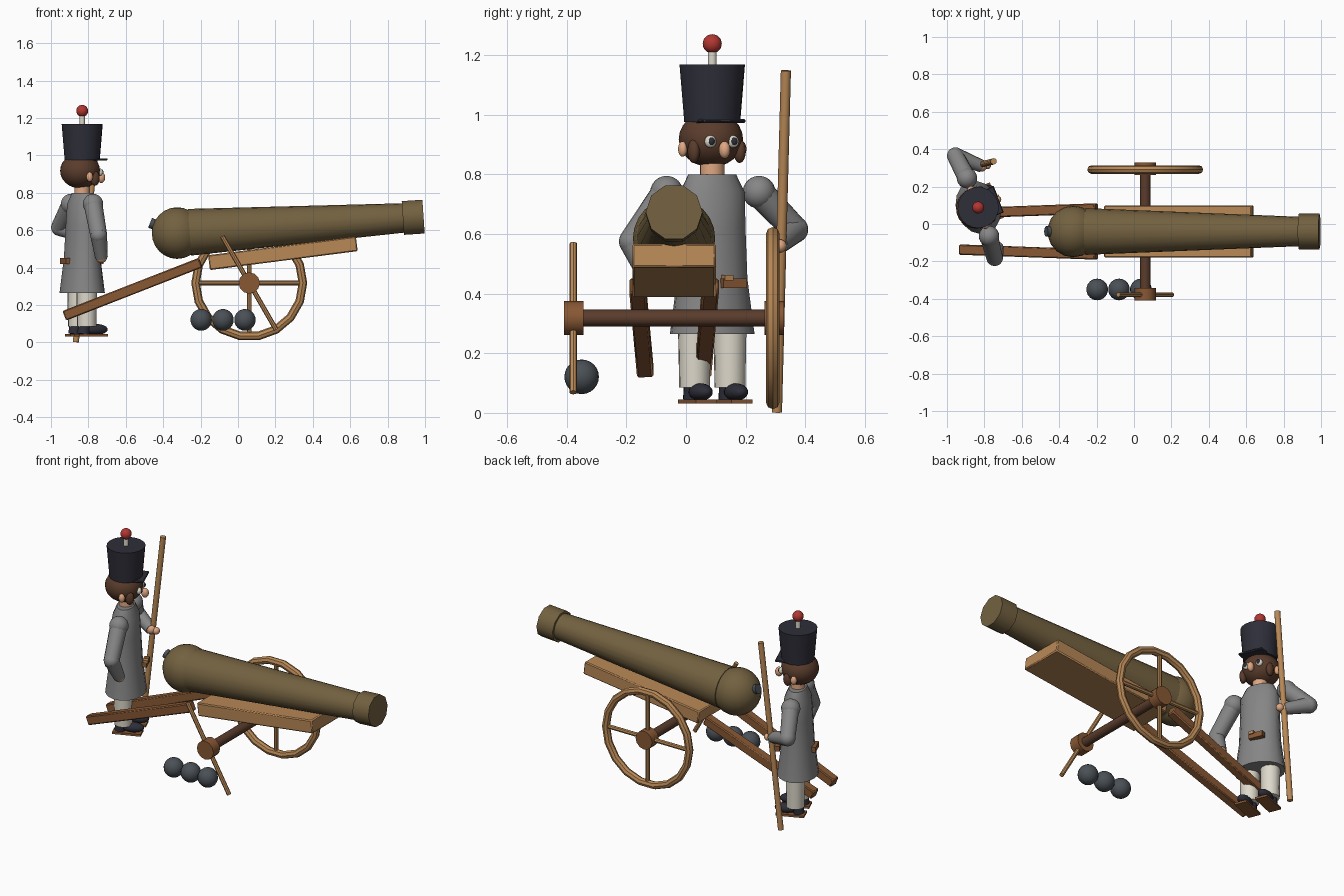
import bpy, bmesh, math
from mathutils import Vector, Matrix

cube = bpy.data.objects.get("Cube")
if cube:
    bpy.data.objects.remove(cube, do_unlink=True)


def material(name, *srgb):
    color = [(c / 255 / 12.92) if c < 10 else ((c / 255 + 0.055) / 1.055) ** 2.4 for c in srgb] + [1]
    m = bpy.data.materials.new(name)
    m.use_nodes = True
    m.diffuse_color = color
    m.node_tree.nodes["Principled BSDF"].inputs["Base Color"].default_value = color
    return m


BRONZE = material("aged bronze", 115, 97, 64)
OAK = material("light oak", 184, 136, 86)
BROWN = material("brown wood", 136, 88, 52)
DARK = material("dark brown", 90, 60, 44)
GREY = material("grey cloth", 134, 134, 134)
BLACK = material("dark felt", 46, 46, 57)
RED = material("red wool", 178, 54, 50)
WHITE = material("off white", 222, 217, 203)
SKIN = material("skin", 224, 168, 130)
IRON = material("iron", 74, 80, 86)

parts = []


def make(name, bm, mat, matrix):
    bmesh.ops.recalc_face_normals(bm, faces=bm.faces)
    mesh = bpy.data.meshes.new(name)
    bm.to_mesh(mesh)
    bm.free()
    mesh.materials.append(mat)
    ob = bpy.data.objects.new(name, mesh)
    bpy.context.collection.objects.link(ob)
    ob.matrix_world = matrix
    parts.append(ob)
    return ob


def along(a, b):
    """Frame centred between two points, with local z running from a to b."""
    a, b = Vector(a), Vector(b)
    z = (b - a).normalized()
    side = Vector((0, 1, 0)) if abs(z.y) < 0.9 else Vector((1, 0, 0))
    x = side.cross(z).normalized()
    rot = Matrix((x, z.cross(x), z)).transposed().to_4x4()
    return Matrix.Translation((a + b) / 2) @ rot, (b - a).length


def tube(name, a, b, r1, r2, mat, sides=12, base=Matrix()):
    frame, length = along(a, b)
    bm = bmesh.new()
    bmesh.ops.create_cone(bm, cap_ends=True, segments=sides, radius1=r1, radius2=r2, depth=length)
    return make(name, bm, mat, base @ frame)


def ball(name, center, size, mat, base=Matrix()):
    size = size if isinstance(size, tuple) else (size,) * 3
    bm = bmesh.new()
    bmesh.ops.create_uvsphere(bm, u_segments=18, v_segments=12, radius=1)
    bmesh.ops.scale(bm, vec=size, verts=bm.verts)
    return make(name, bm, mat, base @ Matrix.Translation(center))


def box(name, center, size, mat, base=Matrix(), bevel=0.0):
    bm = bmesh.new()
    bmesh.ops.create_cube(bm, size=1)
    bmesh.ops.scale(bm, vec=size, verts=bm.verts)
    if bevel:
        bmesh.ops.bevel(bm, geom=bm.edges[:], offset=bevel, segments=1, affect='EDGES')
    return make(name, bm, mat, base @ Matrix.Translation(center))


def bar(name, a, b, width, depth, mat):
    frame, length = along(a, b)
    return box(name, (0, 0, 0), (depth, width, length), mat, frame, 0.006)


# Barrel: breech ball, tapered tube, muzzle ring and breech knob
axis_y = -0.04
breech = Vector((-0.325, axis_y, 0.585))
muzzle = Vector((0.992, axis_y, 0.673))
ball("breech", breech, 0.138, BRONZE)
tube("barrel", breech.lerp(muzzle, 0.05), breech.lerp(muzzle, 0.95), 0.125, 0.077, BRONZE, 20)
tube("muzzle_ring", breech.lerp(muzzle, 0.916), muzzle, 0.095, 0.095, BRONZE, 10)
tube("breech_knob", (-0.47, axis_y, 0.64), (-0.42, axis_y, 0.62), 0.028, 0.028, IRON)

# Carriage: bed, two trail beams and axle
bar("bed", (-0.155, axis_y, 0.427), (0.635, axis_y, 0.528), 0.28, 0.08, OAK)
for side, y0, y1 in (("right", -0.163, -0.137), ("left", 0.083, 0.057)):
    bar(side + "_trail", (-0.2, y0, 0.427), (-0.928, y1, 0.143), 0.055, 0.055, BROWN)
hub_x, hub_z = 0.06, 0.318
tube("axle", (hub_x, -0.38, hub_z), (hub_x, 0.3, hub_z), 0.028, 0.028, DARK)


def spoke(name, y, angle, length):
    d = Vector((math.cos(angle), 0, math.sin(angle))) * length
    c = Vector((hub_x, y, hub_z))
    tube(name, c - d, c + d, 0.013, 0.013, OAK, 8)


# Complete left wheel, and broken right wheel with one spoke left
for side, y in (("left", 0.296), ("right", -0.376)):
    tube(side + "_hub", (hub_x, y - 0.033, hub_z), (hub_x, y + 0.033, hub_z), 0.057, 0.057, BROWN, 12)
bpy.ops.mesh.primitive_torus_add(major_segments=18, minor_segments=8, major_radius=0.287,
                                 minor_radius=0.023, location=(hub_x, 0.291, hub_z),
                                 rotation=(math.pi / 2, 0, 0))
rim = bpy.context.object
rim.name = "left_wheel_rim"
rim.data.materials.append(OAK)
parts.append(rim)
for i in range(2):
    spoke("left_spoke", 0.291, i * math.pi / 2, 0.285)
spoke("right_spoke", -0.378, math.radians(120), 0.288)

# Cannonballs
for x in (-0.197, -0.08, 0.037):
    ball("cannonball", (x, -0.35, 0.121), 0.058, IRON)

# Gunner, turned slightly from the barrel line
G = Matrix.Translation((-0.833, 0.088, 0)) @ Matrix.Rotation(math.radians(22), 4, 'Z')

# Coat: lofted oval rings
bm = bmesh.new()
rings = []
for z, rx, ry in ((0.265, 0.117, 0.146), (0.45, 0.094, 0.122), (0.62, 0.084, 0.116),
                  (0.74, 0.075, 0.115), (0.80, 0.05, 0.085)):
    rings.append([bm.verts.new((rx * math.cos(t), ry * math.sin(t), z))
                  for t in (i * math.tau / 16 for i in range(16))])
for low, high in zip(rings, rings[1:]):
    for i in range(16):
        j = (i + 1) % 16
        bm.faces.new((low[i], low[j], high[j], high[i]))
bm.faces.new(rings[0][::-1])
bm.faces.new(rings[-1])
make("coat", bm, GREY, G)
box("front_pouch", (0.105, 0.035, 0.435), (0.03, 0.085, 0.032), BROWN, G)
box("pouch_clasp", (0.112, 0.01, 0.453), (0.03, 0.03, 0.018), OAK, G)
box("back_pouch", (-0.097, 0.0, 0.435), (0.03, 0.085, 0.032), BROWN, G)

# Head
tube("neck", (0, 0, 0.78), (0, 0, 0.86), 0.042, 0.042, SKIN, 12, G)
ball("head", (-0.012, 0, 0.918), (0.108, 0.108, 0.094), DARK, G)
ball("nose", (0.11, 0, 0.882), (0.022, 0.019, 0.029), SKIN, G)
for side, s in (("left", 1), ("right", -1)):
    ball(side + "_eye", (0.085, s * 0.041, 0.91), (0.016, 0.02, 0.021), WHITE, G)
    ball(side + "_pupil", (0.097, s * 0.041, 0.911), (0.008, 0.011, 0.013), BLACK, G)
    ball(side + "_sideburn", (0.04, s * 0.083, 0.878), (0.026, 0.02, 0.04), DARK, G)
    ball(side + "_ear", (0.0, s * 0.107, 0.885), (0.018, 0.015, 0.026), SKIN, G)

# Tall hat with visor and pompom
tube("hat", (0, 0, 0.975), (0, 0, 1.168), 0.094, 0.11, BLACK, 20, G)
box("visor", (0.075, 0, 0.979), (0.085, 0.15, 0.012), BLACK, G, 0.004)
tube("plume_stem", (0, 0, 1.16), (0, 0, 1.21), 0.015, 0.015, WHITE, 10, G)
ball("pompom", (0, 0, 1.238), 0.032, RED, G)

# Legs and shoes
for side, s in (("left", 1), ("right", -1)):
    y = s * 0.064
    tube(side + "_trouser", (0, y, 0.085), (0, y, 0.29), 0.052, 0.056, WHITE, 12, G)
    tube(side + "_ankle", (-0.02, y, 0.045), (-0.01, y, 0.12), 0.032, 0.032, BLACK, 10, G)
    ball(side + "_shoe", (0.055, y, 0.07), (0.065, 0.035, 0.029), BLACK, G)
    box(side + "_sole", (0.025, y, 0.038), (0.165, 0.075, 0.013), BROWN, G)

# Arms: shoulder, elbow and hand points
arms = {
    "left": ((-0.893, 0.245, 0.74), (-0.955, 0.365, 0.615), (-0.815, 0.31, 0.565)),
    "right": ((-0.775, -0.065, 0.74), (-0.745, -0.18, 0.575), (-0.73, -0.125, 0.455)),
}
for side, (shoulder, elbow, hand) in arms.items():
    ball(side + "_shoulder", shoulder, 0.055, GREY)
    tube(side + "_upper_arm", shoulder, elbow, 0.05, 0.045, GREY)
    ball(side + "_elbow", elbow, 0.045, GREY)
    tube(side + "_forearm", elbow, hand, 0.045, 0.034, GREY)
    ball(side + "_hand", hand, 0.03, SKIN)

# Rammer pole
tube("rammer", (-0.867, 0.305, 0.002), (-0.75, 0.335, 1.148), 0.017, 0.017, OAK, 10)
ball("rammer_grip", (-0.785, 0.315, 0.56), 0.022, SKIN)

# Smooth shading with sharp edges kept
bpy.ops.object.select_all(action='DESELECT')
for ob in parts:
    ob.select_set(True)
bpy.context.view_layer.objects.active = parts[0]
bpy.ops.object.shade_smooth_by_angle(angle=math.radians(40))
